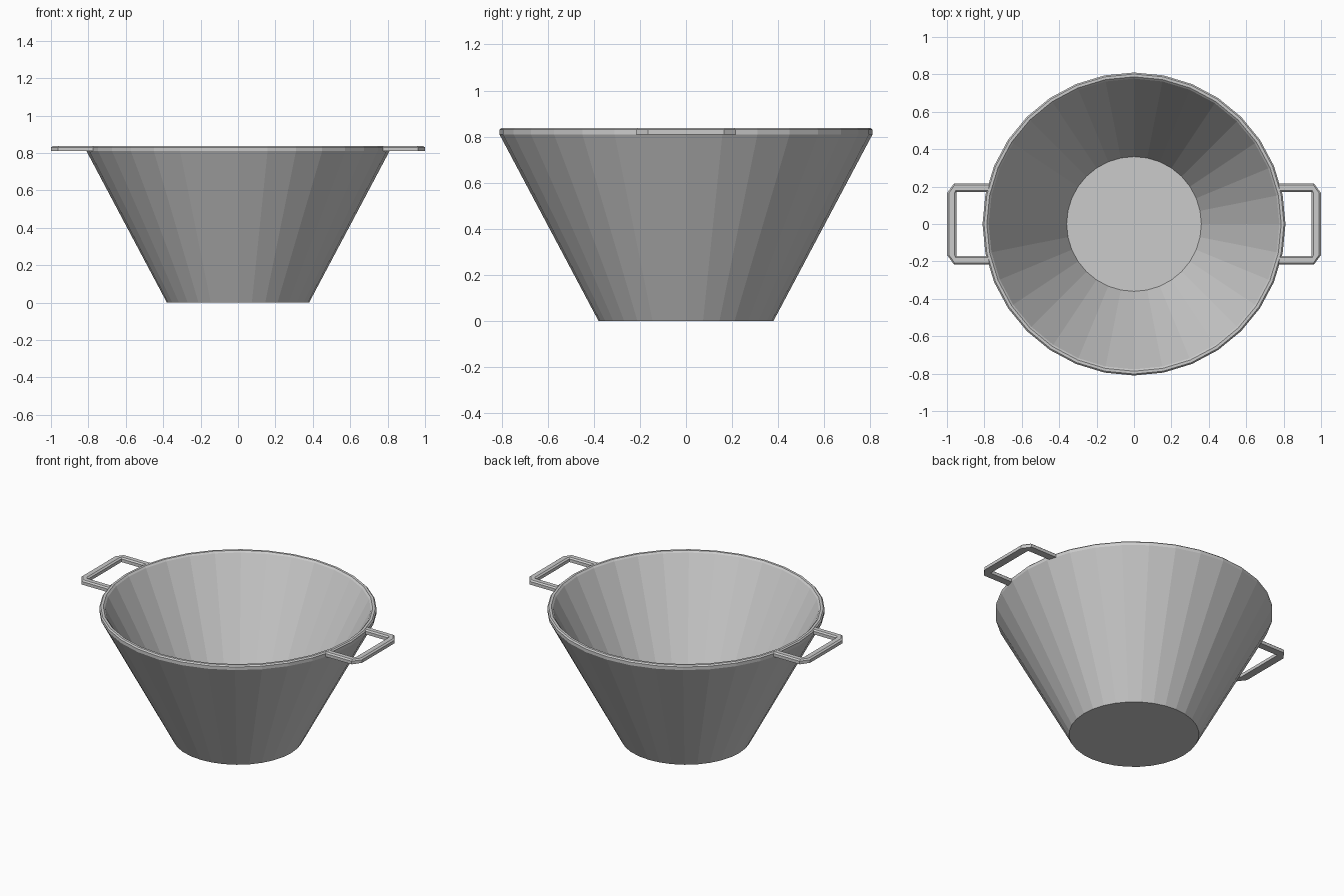
import bpy, bmesh, math

if "Cube" in bpy.data.objects:
    bpy.data.objects.remove(bpy.data.objects["Cube"])

SIDES = 32


def finish(name, bm):
    bmesh.ops.recalc_face_normals(bm, faces=bm.faces)
    mesh = bpy.data.meshes.new(name)
    bm.to_mesh(mesh)
    bm.free()
    obj = bpy.data.objects.new(name, mesh)
    bpy.context.collection.objects.link(obj)
    return obj


def bridge(bm, a, b, closed=True):
    n = len(a)
    for i in range(n if closed else n - 1):
        j = (i + 1) % n
        bm.faces.new((a[i], a[j], b[j], b[i]))


# Bowl: tapered wall with a slim bevelled rim, revolved with flat facets
profile = [(0.38, 0.0), (0.81, 0.81), (0.81, 0.83), (0.802, 0.838),
           (0.787, 0.838), (0.777, 0.828), (0.36, 0.02)]
bm = bmesh.new()
rings = []
for r, z in profile:
    rings.append([bm.verts.new((r * math.cos(math.tau * i / SIDES),
                                r * math.sin(math.tau * i / SIDES), z))
                  for i in range(SIDES)])
for a, b in zip(rings, rings[1:]):
    bridge(bm, a, b)
bm.faces.new(rings[0])
bm.faces.new(rings[-1])
finish("bowl", bm)

# Handle: bevelled bar swept along pairs of outer and inner plan points
half = [((0.772, 0.217), (0.782, 0.17)),
        ((0.962, 0.217), (0.95, 0.17)),
        ((1.0, 0.165), (0.95, 0.165))]
stations = half + [((o[0], -o[1]), (i[0], -i[1])) for o, i in reversed(half)]
section = [(0.0, 0.81), (0.0, 0.83), (0.2, 0.838),
           (0.8, 0.838), (1.0, 0.83), (1.0, 0.81)]
bm = bmesh.new()
loops = []
for o, i in stations:
    loops.append([bm.verts.new((o[0] + (i[0] - o[0]) * t,
                                o[1] + (i[1] - o[1]) * t, z))
                  for t, z in section])
for a, b in zip(loops, loops[1:]):
    bridge(bm, a, b)
bm.faces.new(loops[0])
bm.faces.new(loops[-1])
handles = finish("side_handles", bm)
handles.modifiers.new("both_sides", 'MIRROR').use_axis[0] = True
